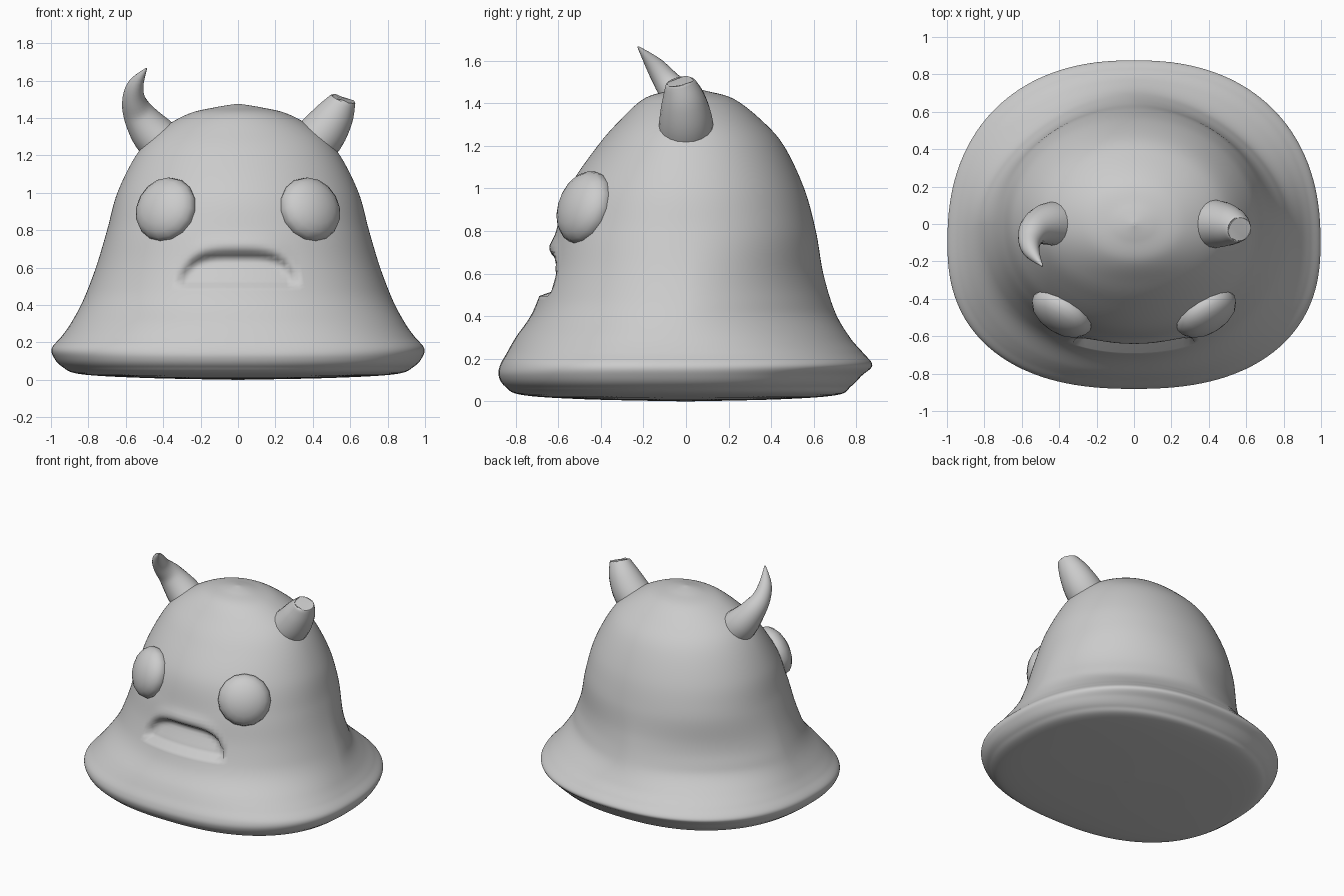
import bpy, bmesh, math
from mathutils import Matrix, Vector

cube = bpy.data.objects.get("Cube")
if cube:
    bpy.data.objects.remove(cube, do_unlink=True)

grey = bpy.data.materials.new("clay grey")
grey.use_nodes = True
GREY = (0.6, 0.6, 0.6, 1)
grey.diffuse_color = GREY
grey.node_tree.nodes["Principled BSDF"].inputs["Base Color"].default_value = GREY


def finish(name, bm, angle=50):
    bmesh.ops.recalc_face_normals(bm, faces=bm.faces)
    mesh = bpy.data.meshes.new(name)
    bm.to_mesh(mesh)
    bm.free()
    mesh.materials.append(grey)
    ob = bpy.data.objects.new(name, mesh)
    bpy.context.collection.objects.link(ob)
    bpy.ops.object.select_all(action='DESELECT')
    ob.select_set(True)
    bpy.context.view_layer.objects.active = ob
    bpy.ops.object.shade_smooth_by_angle(angle=math.radians(angle))
    return ob


def spline(points, steps):
    """Catmull-Rom samples through the points, any dimension."""
    pts = [points[0]] + points + [points[-1]]
    out = []
    for p0, p1, p2, p3 in zip(pts, pts[1:], pts[2:], pts[3:]):
        for i in range(steps):
            t = i / steps
            out.append([0.5 * (2 * b + (c - a) * t + (2*a - 5*b + 4*c - d) * t**2
                               + (3*b - a - 3*c + d) * t**3)
                        for a, b, c, d in zip(p0, p1, p2, p3)])
    out.append(list(points[-1]))
    return out


def skin(bm, rings):
    """Bridge a list of rings and close both ends."""
    loops = [[bm.verts.new(p) for p in ring] for ring in rings]
    n = len(loops[0])
    for a, b in zip(loops, loops[1:]):
        for i in range(n):
            j = (i + 1) % n
            bm.faces.new((a[i], a[j], b[j], b[i]))
    bm.faces.new(loops[0])
    bm.faces.new(loops[-1])


def smooth(t):
    t = max(0.0, min(1.0, t))
    return t * t * (3 - 2 * t)


def mouth_push(x, z):
    """Depth of the arched mouth recess, with a slight lip above it."""
    u = min(1.0, abs(x) / 0.31)
    top = 0.5 + 0.2 * math.sqrt(1 - u ** 4)
    mask = smooth((z - 0.495) / 0.02) * smooth((top - z) / 0.065)
    lip = math.exp(-((z - top - 0.03) / 0.035) ** 2) * (1 - u ** 2)
    return mask * (0.05 + 0.2 * max(0, z - 0.53)) - 0.015 * lip


# Bell-shaped body: height, half width, front reach, back reach
profile = [
    (0.0, 0.02, 0.02, 0.02), (0.01, 0.5, 0.48, 0.45), (0.03, 0.84, 0.77, 0.71),
    (0.07, 0.94, 0.85, 0.775), (0.12, 0.985, 0.88, 0.825), (0.17, 0.995, 0.873, 0.875),
    (0.23, 0.945, 0.84, 0.83), (0.3, 0.895, 0.80, 0.77), (0.42, 0.83, 0.72, 0.70),
    (0.6, 0.76, 0.655, 0.645), (0.8, 0.70, 0.61, 0.61), (1.0, 0.645, 0.55, 0.555),
    (1.2, 0.545, 0.415, 0.46), (1.32, 0.44, 0.31, 0.355), (1.42, 0.27, 0.2, 0.225),
    (1.457, 0.12, 0.09, 0.1), (1.475, 0.01, 0.01, 0.01)]
SIDES = 144
rings = []
for z, w, front, back in spline(profile, 9):
    mid = -0.1 * (1 - smooth((z - 0.18) / 0.3)) * min(1, w)
    # The back pinches in above the skirt, the face stays flatter
    n_back = 2.3 - 0.55 * smooth((z - 0.18) / 0.25) + 0.3 * smooth((z - 0.5) / 0.35)
    n_front = 2.4 - 0.25 * smooth((z - 0.18) / 0.3) - 0.15 * smooth((z - 0.7) / 0.4)
    ring = []
    for i in range(SIDES):
        a = math.tau * i / SIDES
        c, s = math.cos(a), math.sin(a)
        power = 2 / (n_back if s > 0 else n_front)
        x = w * math.copysign(abs(c) ** power, c)
        reach = back - mid if s > 0 else front + mid
        y = mid + reach * math.copysign(abs(s) ** power, s)
        if s < 0 and 0.4 < z < 0.85:
            y += mouth_push(x, z)
        ring.append((x, y, max(0, z)))
    rings.append(ring)
bm = bmesh.new()
skin(bm, rings)
finish("body", bm, 80)

# Flattened round eyes, facing outward and slightly up
for side, label in ((-1, "right"), (1, "left")):
    bm = bmesh.new()
    bmesh.ops.create_uvsphere(bm, u_segments=16, v_segments=10, radius=0.178)
    facing = Vector((side * 0.5, -0.8, 0.3)).to_track_quat('Z', 'Y').to_matrix().to_4x4()
    place = Matrix.Translation((side * 0.385, -0.475, 0.91))
    bm.transform(place @ facing @ Matrix.Diagonal((1, 1, 0.58, 1)))
    finish(label + "_eye", bm)


def horn(name, path, chipped=False):
    """Tapered tube along x, y, z, radius points."""
    pts = spline(path, 5)
    rings = []
    for k, (x, y, z, r) in enumerate(pts):
        a, b = pts[max(0, k - 1)], pts[min(len(pts) - 1, k + 1)]
        tangent = (Vector(b[:3]) - Vector(a[:3])).normalized()
        across = tangent.cross(Vector((0, 1, 0))).normalized()
        up = across.cross(tangent)
        ring = []
        for i in range(20):
            t = math.tau * i / 20
            p = Vector((x, y, z)) + r * (across * math.cos(t) + up * math.sin(t))
            if chipped and k == len(pts) - 1:
                p += tangent * 0.006 * math.sin(3 * t)
            ring.append(p)
        rings.append(ring)
    bm = bmesh.new()
    skin(bm, rings)
    finish(name, bm)


# Curved pointed horn and its broken-off partner
horn("right_horn", [(-0.36, 0, 1.22, 0.125), (-0.46, 0, 1.32, 0.113),
                    (-0.53, -0.03, 1.42, 0.085), (-0.557, -0.09, 1.5, 0.062),
                    (-0.545, -0.15, 1.58, 0.042), (-0.49, -0.225, 1.665, 0.004)])
horn("left_broken_horn", [(0.35, 0, 1.21, 0.13), (0.445, 0, 1.31, 0.127),
                          (0.515, -0.01, 1.41, 0.105), (0.558, -0.025, 1.485, 0.075),
                          (0.565, -0.028, 1.5, 0.062)], True)
